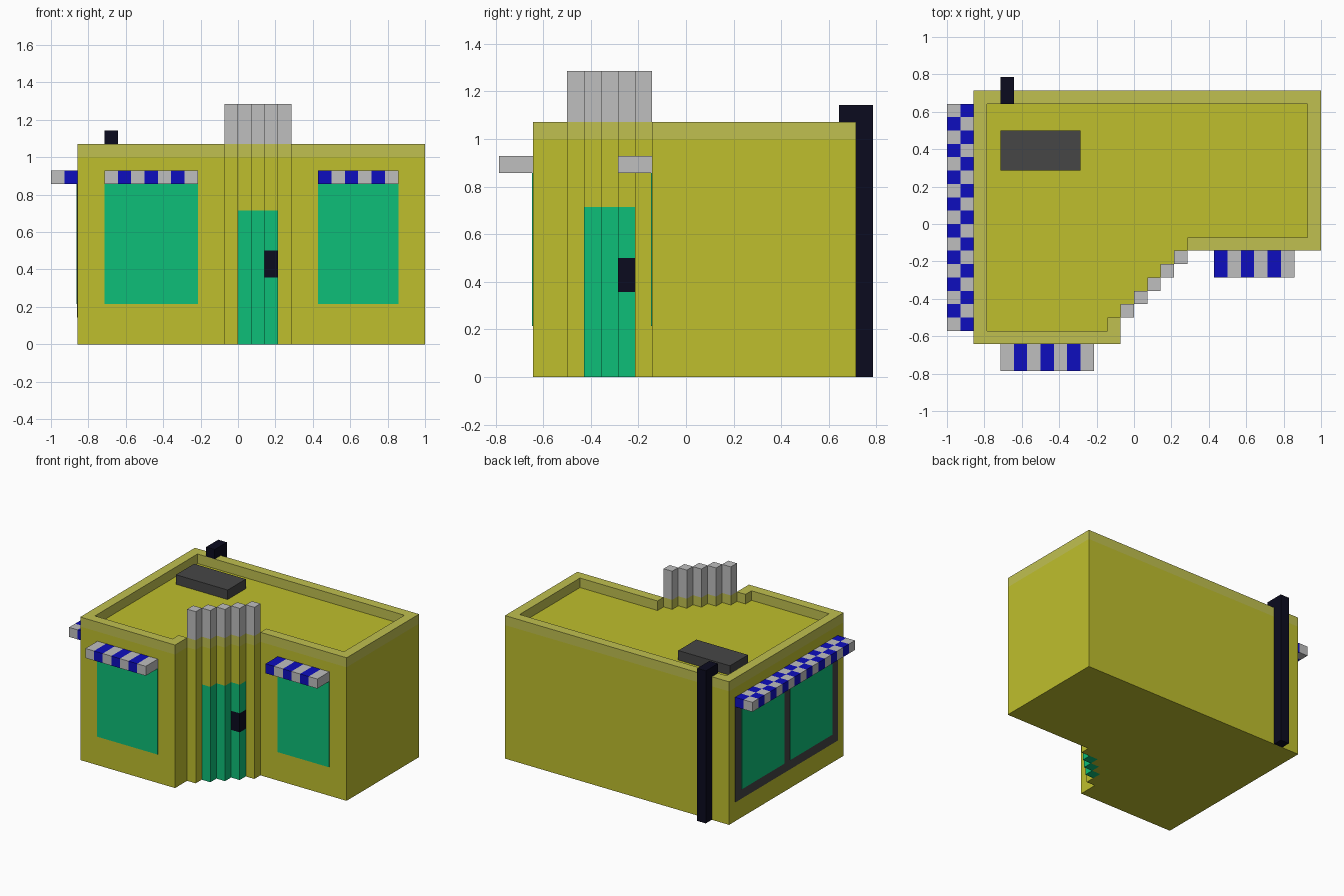
import bpy, bmesh
from mathutils import Vector

cube = bpy.data.objects.get("Cube")
if cube:
    bpy.data.objects.remove(cube, do_unlink=True)

U = 1 / 14                       # one block
ORIGIN = Vector((-14, -11, 0))   # block grid corner


def linear(c):
    c /= 255
    return c / 12.92 if c <= 0.04045 else ((c + 0.055) / 1.055) ** 2.4


def material(name, r, g, b):
    m = bpy.data.materials.new(name)
    m.use_nodes = True
    col = (linear(r), linear(g), linear(b), 1)
    m.diffuse_color = col
    bsdf = m.node_tree.nodes["Principled BSDF"]
    bsdf.inputs["Base Color"].default_value = col
    bsdf.inputs["Roughness"].default_value = 0.8
    return m


YELLOW = material("wall yellow", 191, 191, 45)
PALE = material("trim pale yellow", 192, 192, 80)
GREY = material("light grey", 191, 191, 191)
BLUE = material("stripe blue", 13, 13, 191)
GREEN = material("glass green", 13, 191, 120)
BLACK = material("pipe black", 11, 11, 31)
DARK = material("dark grey", 70, 70, 70)


def finish(name, bm, mats):
    bmesh.ops.recalc_face_normals(bm, faces=bm.faces)
    me = bpy.data.meshes.new(name)
    bm.to_mesh(me)
    bm.free()
    for m in mats:
        me.materials.append(m)
    ob = bpy.data.objects.new(name, me)
    bpy.context.collection.objects.link(ob)
    return ob


def prism(name, outline, z0, z1, mat):
    """Extrude a plan outline, given in blocks, from z0 to z1."""
    bm = bmesh.new()
    face = bm.faces.new([bm.verts.new((Vector((x, y, z0)) + ORIGIN) * U) for x, y in outline])
    top = bmesh.ops.extrude_face_region(bm, geom=[face], use_keep_orig=True)
    verts = [v for v in top["geom"] if isinstance(v, bmesh.types.BMVert)]
    bmesh.ops.translate(bm, verts=verts, vec=(0, 0, (z1 - z0) * U))
    return finish(name, bm, [mat])


def blocks(name, parts):
    """Join boxes (x0, y0, z0, x1, y1, z1, material), given in blocks."""
    bm = bmesh.new()
    mats = []
    for *c, mat in parts:
        if mat not in mats:
            mats.append(mat)
        lo, hi = Vector(c[:3]) + ORIGIN, Vector(c[3:]) + ORIGIN
        verts = bmesh.ops.create_cube(bm, size=1)["verts"]
        for v in verts:
            v.co = Vector([(lo[k] if v.co[k] < 0 else hi[k]) * U for k in range(3)])
        for f in {f for v in verts for f in v.link_faces}:
            f.material_index = mats.index(mat)
    return finish(name, bm, mats)


# Main body with a stepped diagonal corner
steps = [p for k in range(5) for p in ((13 + k, 4 + k), (13 + k, 5 + k))]
prism("building_body", [(2, 2), (13, 2)] + steps + [(28, 9), (28, 21), (2, 21)], 0, 14, YELLOW)

# Parapet, open at the stepped corner
prism("roof_parapet",
      [(2, 2), (13, 2), (13, 4), (12, 4), (12, 3), (3, 3), (3, 20), (27, 20),
       (27, 10), (18, 10), (18, 9), (28, 9), (28, 21), (2, 21)], 14, 15, PALE)

# Entrance columns: the middle three carry the door
for k in range(5):
    x, y = 13 + k, 4 + k
    if k == 3:
        bands = [(0, 5, GREEN), (5, 7, BLACK), (7, 10, GREEN), (10, 14, YELLOW)]
    elif k in (1, 2):
        bands = [(0, 10, GREEN), (10, 14, YELLOW)]
    else:
        bands = [(0, 14, YELLOW)]
    bands += [(14, 15, PALE), (15, 18, GREY)]
    blocks(f"entrance_column_{k + 1}", [(x, y, a, x + 1, y + 1, b, m) for a, b, m in bands])

# Front windows as thin plates
T = 0.05
blocks("front_window_right", [(4, 2 - T, 3, 11, 2, 12, GREEN)])
blocks("front_window_left", [(20, 9 - T, 3, 26, 9, 12, GREEN)])

# Side shop window: frame plate with two panes
blocks("side_window_frame", [(2 - T, 3, 2, 2, 20, 12, DARK)])
blocks("side_window_panes", [(2 - 2 * T, y, 3, 2 - T, y + 7, 12, GREEN) for y in (4, 12)])

# Striped front awnings and chequered side awning
blocks("front_awning_right",
       [(x, 0, 12, x + 1, 2, 13, BLUE if x % 2 else GREY) for x in range(4, 11)])
blocks("front_awning_left",
       [(x, 7, 12, x + 1, 9, 13, GREY if x % 2 else BLUE) for x in range(20, 26)])
blocks("side_awning",
       [(x, y, 12, x + 1, y + 1, 13, GREY if (x + y) % 2 else BLUE)
        for x in range(2) for y in range(3, 20)])

# Roof unit and back drain pipe with its elbow over the parapet
blocks("roof_unit", [(4, 15, 14, 10, 18, 15, DARK)])
blocks("drain_pipe", [(4, 21, 0, 5, 22, 16, BLACK), (4, 20, 15, 5, 21, 16, BLACK)])
